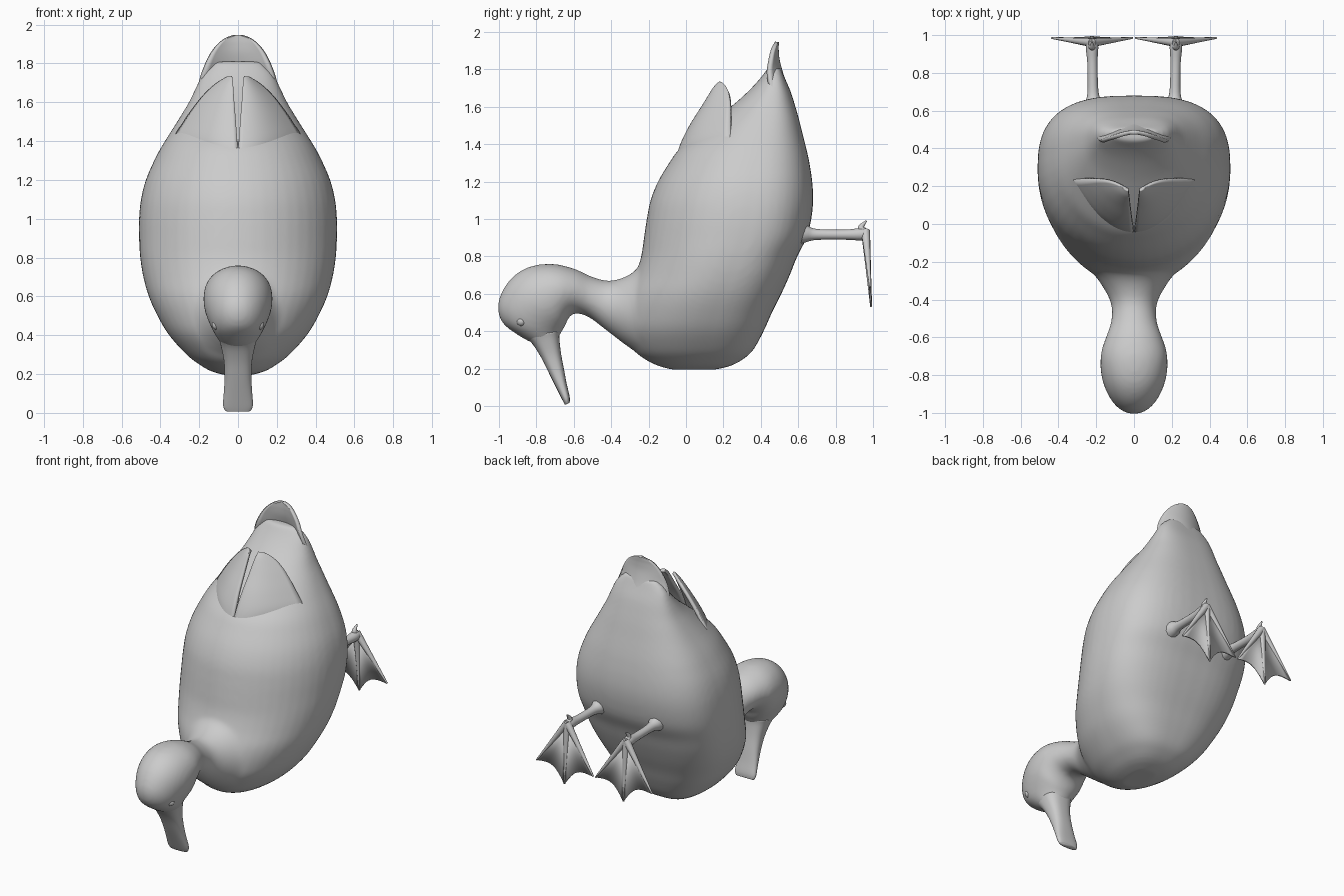
import bpy, bmesh
from math import sin, cos, pi
from mathutils import Vector

if "Cube" in bpy.data.objects:
    bpy.data.objects.remove(bpy.data.objects["Cube"])


def resample(rows, k):
    """Smooth (Catmull-Rom) resampling of rows of numbers, k steps per span."""
    out = []
    for i in range(len(rows) - 1):
        p0, p1 = rows[max(i - 1, 0)], rows[i]
        p2, p3 = rows[i + 1], rows[min(i + 2, len(rows) - 1)]
        for j in range(k):
            t = j / k
            out.append([0.5 * (2 * b + (c - a) * t + (2 * a - 5 * b + 4 * c - d) * t * t
                               + (3 * b - a - 3 * c + d) * t ** 3)
                        for a, b, c, d in zip(p0, p1, p2, p3)])
    return out + [list(rows[-1])]


def finish(name, bm):
    bmesh.ops.recalc_face_normals(bm, faces=bm.faces)
    me = bpy.data.meshes.new(name)
    bm.to_mesh(me)
    bm.free()
    for p in me.polygons:
        p.use_smooth = True
    ob = bpy.data.objects.new(name, me)
    bpy.context.collection.objects.link(ob)
    return ob


def loft(bm, rows, ea=2.0, eb=2.0, mid=0.5, n=48, k=4):
    """Rings spanning (ya,za)-(yb,zb) with half width w, superelliptic."""
    rings = []
    for ya, za, yb, zb, w in resample(rows, k):
        a, b = Vector((0, ya, za)), Vector((0, yb, zb))
        c = a.lerp(b, mid)
        ring = []
        for i in range(n):
            co, si = cos(2 * pi * i / n), sin(2 * pi * i / n)
            e = ea if co > 0 else eb
            d = (a - c) if co > 0 else (b - c)
            p = c + d * abs(co) ** (2 / e)
            p.x = w * abs(si) ** (2 / e) * (1 if si > 0 else -1)
            ring.append(bm.verts.new(p))
        rings.append(ring)
    for r, s in zip(rings, rings[1:]):
        for i in range(n):
            bm.faces.new((r[i], r[(i + 1) % n], s[(i + 1) % n], s[i]))
    bm.faces.new(rings[0])
    bm.faces.new(rings[-1])


def sheet(name, rows, point, thick, n=16):
    """Thin shell: one row of points per resampled table row."""
    bm = bmesh.new()
    grid = [[bm.verts.new(point(r, j / n)) for j in range(n + 1)] for r in resample(rows, 5)]
    for a, b in zip(grid, grid[1:]):
        for j in range(n):
            bm.faces.new((a[j], a[j + 1], b[j + 1], b[j]))
    ob = finish(name, bm)
    m = ob.modifiers.new("thickness", 'SOLIDIFY')
    m.thickness, m.offset = thick, 0
    return ob


def tube(name, pts):
    """Round tapered limb through (x, y, z, radius) points."""
    cu = bpy.data.curves.new(name, 'CURVE')
    cu.dimensions, cu.bevel_depth, cu.bevel_resolution, cu.use_fill_caps = '3D', 1, 4, True
    path = resample(pts, 4)
    sp = cu.splines.new('POLY')
    sp.points.add(len(path) - 1)
    for q, (x, y, z, r) in zip(sp.points, path):
        q.co, q.radius = (x, y, z, 1), r
    ob = bpy.data.objects.new(name, cu)
    bpy.context.collection.objects.link(ob)
    return ob


# Body: (z, front y, back y, half width), stacked upwards
body = [(.195, -.08, .16, .07), (.215, -.15, .24, .14), (.25, -.22, .305, .2),
        (.3, -.28, .36, .265), (.4, -.33, .415, .355), (.5, -.33, .46, .415),
        (.6, -.31, .51, .46), (.7, -.27, .555, .488), (.8, -.24, .595, .504),
        (.9, -.225, .645, .51), (1, -.21, .67, .51), (1.1, -.19, .68, .5),
        (1.2, -.15, .675, .475), (1.3, -.09, .66, .432), (1.37, -.04, .645, .395),
        (1.45, .05, .625, .345), (1.53, .15, .605, .295), (1.6, .24, .585, .253),
        (1.68, .33, .56, .215), (1.75, .395, .53, .18), (1.81, .44, .505, .12)]
# Head and neck: crown side point, throat side point, half width
head = [(-.1, .95, -.05, .24, .3), (-.21, .8, -.18, .24, .27), (-.29, .71, -.3, .31, .19),
        (-.4, .67, -.42, .40, .125), (-.5, .69, -.52, .475, .12), (-.6, .735, -.59, .495, .147),
        (-.72, .76, -.625, .475, .172), (-.85, .74, -.65, .42, .178), (-.95, .665, -.665, .4, .168),
        (-1.005, .55, -.67, .385, .145), (-.985, .45, -.675, .375, .122),
        (-.9, .38, -.68, .37, .1), (-.82, .335, -.68, .365, .085)]
bm = bmesh.new()
loft(bm, [(f, z, b, z, w) for z, f, b, w in body], 2.0, 2.8, 0.57)
loft(bm, head)
ob = finish("body_and_head", bm)
m = ob.modifiers.new("blend", 'REMESH')
m.mode, m.voxel_size, m.use_smooth_shade = 'VOXEL', 0.014, True
m = ob.modifiers.new("soften", 'SMOOTH')
m.factor, m.iterations = 0.5, 10

# Bill
bm = bmesh.new()
loft(bm, [(-.86, .37, -.675, .40, .1), (-.82, .33, -.677, .36, .088), (-.775, .26, -.668, .28, .073),
          (-.73, .17, -.653, .2, .069), (-.69, .09, -.638, .12, .073),
          (-.66, .03, -.622, .05, .077), (-.647, .006, -.622, .018, .066)], 2.6, 2.6, n=32)
finish("bill", bm)

# Tail: (z, half width, centre y, edge y)
sheet("tail", [(1.6, .2, .56, .5), (1.7, .195, .535, .455), (1.78, .17, .508, .44), (1.85, .138, .49, .45),
               (1.9, .1, .485, .462), (1.93, .062, .485, .475), (1.947, .012, .486, .485)],
      lambda r, u: (r[1] * (2 * u - 1), r[2] + (r[3] - r[2]) * (2 * u - 1) ** 2, r[0]), .022)

# Wing tips: (z, inner x, outer x, front y, edge y)
wing = [(1.3, 0, .3, -.06, .23), (1.4, .004, .325, -.028, .232), (1.5, .011, .272, .022, .23),
        (1.6, .019, .2, .085, .23), (1.66, .023, .145, .122, .225),
        (1.7, .026, .095, .148, .21), (1.727, .03, .048, .175, .185)]
for s in (-1, 1):
    side = "left" if s < 0 else "right"

    def wing_point(r, u):
        x = r[1] + (r[2] - r[1]) * u
        return (s * x, r[3] + .008 + (r[4] - r[3]) * u ** 2.1, r[0])
    sheet(side + "_wing", wing, wing_point, .02)

    # Eyes
    bpy.ops.mesh.primitive_uv_sphere_add(segments=24, ring_count=12, radius=.026,
                                         location=(s * .108, -.88, .453))
    bpy.context.object.name = side + "_eye"
    bpy.ops.object.shade_smooth()

    # Legs
    cx = s * .222
    tube(side + "_leg", [(s * .215, .58, .925, .07), (s * .215, .645, .92, .045), (s * .217, .7, .917, .029),
                         (s * .22, .85, .916, .027), (cx, .93, .918, .033), (cx, .965, .92, .03)])
    tube(side + "_hind_toe", [(cx, .95, .935, .02), (cx, .935, .955, .016), (cx, .965, .99, .004)])

    # Webbed foot: three toes with scalloped web between
    heel = Vector((cx, .96, .935))
    tips = [Vector((cx + dx, y, z)) for dx, y, z in ((-.213, .985, .635), (0, .99, .53), (.213, .985, .635))]
    for i, t in enumerate(tips):
        mid = heel.lerp(t, .5)
        tube(f"{side}_toe_{i + 1}", [(*heel, .024), (*mid, .014), (*t, .005)])
    bm = bmesh.new()
    h = bm.verts.new(heel)
    rim = []
    for a, b in zip(tips, tips[1:]):
        for j in range(9 if b is tips[2] else 8):
            t = j / 8
            p = a.lerp(b, t)
            rim.append(bm.verts.new(p.lerp(heel, .55 * t * (1 - t))))
    for a, b in zip(rim, rim[1:]):
        bm.faces.new((h, a, b))
    m = finish(side + "_web", bm).modifiers.new("thickness", 'SOLIDIFY')
    m.thickness, m.offset = .01, 0
